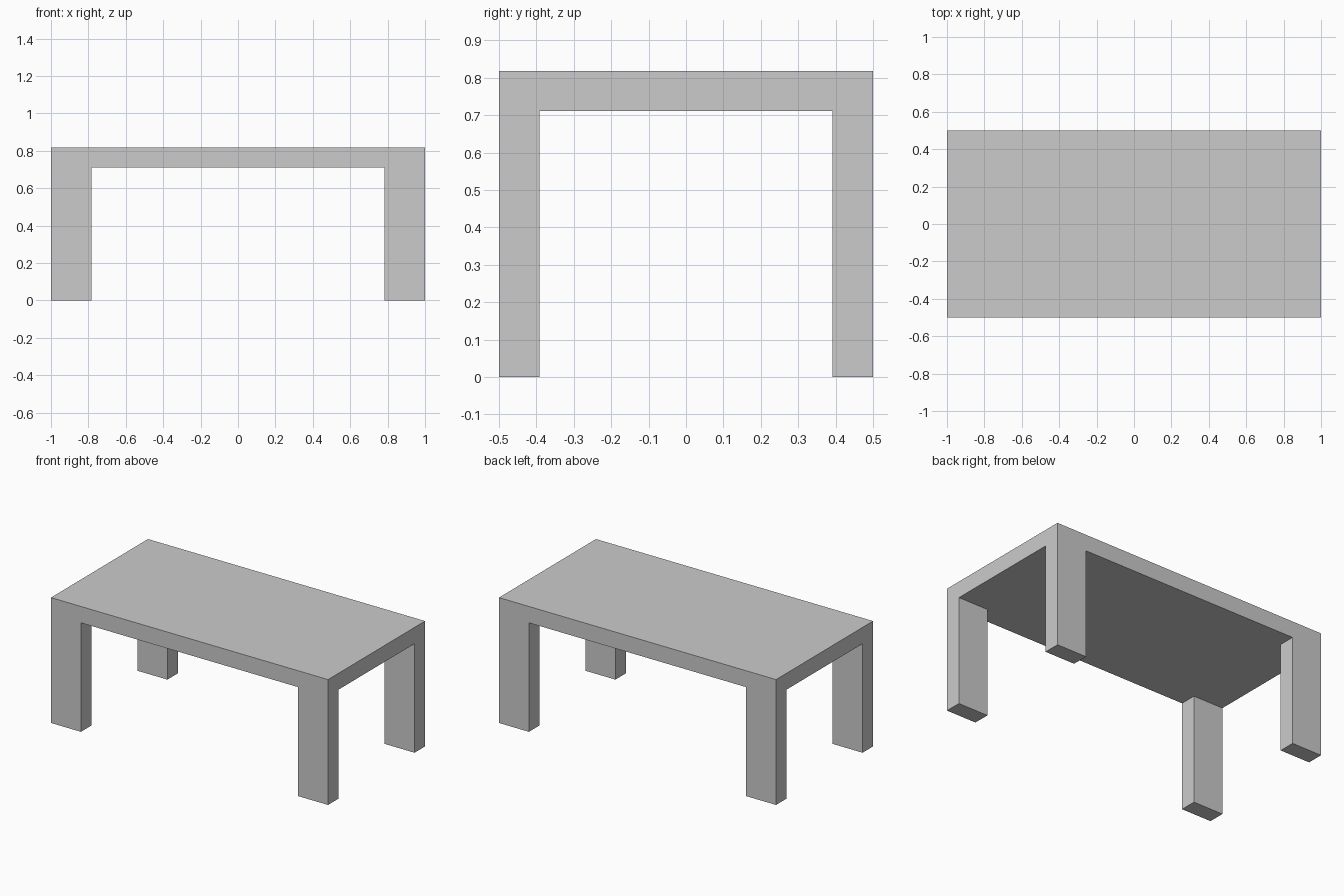
import bpy
import bmesh
from mathutils import Matrix, Vector

default = bpy.data.objects.get("Cube")
if default:
    bpy.data.objects.remove(default, do_unlink=True)

LENGTH, DEPTH, HEIGHT = 2.0, 1.0, 0.818
UNDERSIDE = 0.711
LEG_X, LEG_Y = 0.216, 0.108

# Plain grey finish
grey = bpy.data.materials.new("plain grey")
grey.use_nodes = True
color = (0.6, 0.6, 0.6, 1.0)
grey.diffuse_color = color
grey.node_tree.nodes["Principled BSDF"].inputs["Base Color"].default_value = color

# Table top slab
bm = bmesh.new()
thick = HEIGHT - UNDERSIDE
bmesh.ops.create_cube(
    bm, size=1,
    matrix=Matrix.Translation((0, 0, UNDERSIDE + thick / 2))
    @ Matrix.Diagonal((LENGTH, DEPTH, thick, 1)))

# Cut lines along the inner sides of the legs
inner_x = LENGTH / 2 - LEG_X
inner_y = DEPTH / 2 - LEG_Y
for axis, offset in ((Vector((1, 0, 0)), inner_x), (Vector((0, 1, 0)), inner_y)):
    for side in (-1, 1):
        bmesh.ops.bisect_plane(
            bm, geom=bm.verts[:] + bm.edges[:] + bm.faces[:],
            plane_co=axis * offset * side, plane_no=axis)

# Legs drawn down from the four corners of the underside
bm.normal_update()
corners = []
for face in bm.faces:
    center = face.calc_center_median()
    if face.normal.z < -0.9 and abs(center.x) > inner_x and abs(center.y) > inner_y:
        corners.append(face)
feet = bmesh.ops.extrude_discrete_faces(bm, faces=corners)["faces"]
for foot in feet:
    for vert in foot.verts:
        vert.co.z = 0
bmesh.ops.recalc_face_normals(bm, faces=bm.faces[:])

mesh = bpy.data.meshes.new("table")
bm.to_mesh(mesh)
bm.free()
mesh.materials.append(grey)
table = bpy.data.objects.new("table", mesh)
bpy.context.collection.objects.link(table)
